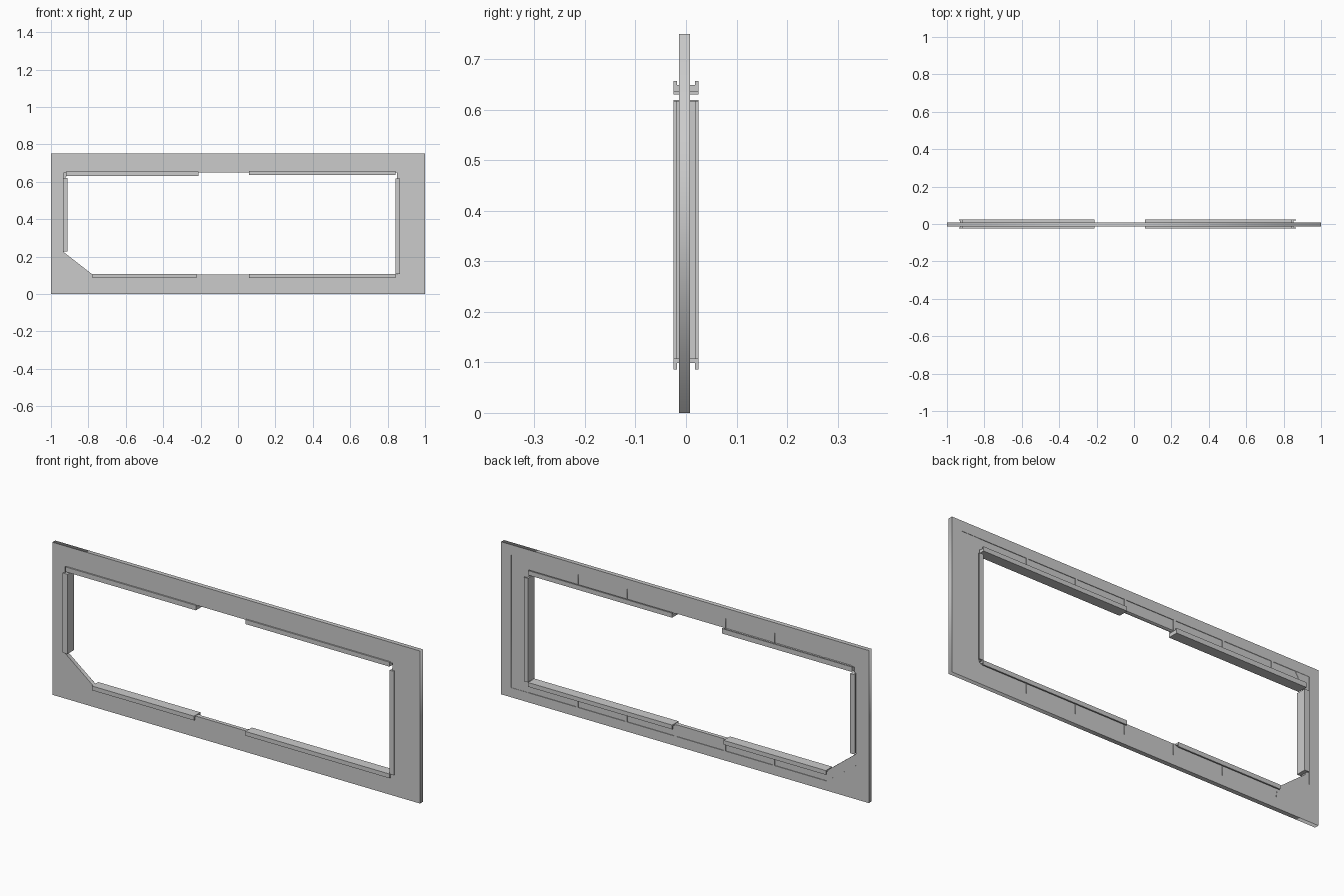
import bpy, bmesh, math
from mathutils import Vector

if "Cube" in bpy.data.objects:
    bpy.data.objects.remove(bpy.data.objects["Cube"])

FRONT, BACK, FLOOR = -0.014, 0.008, 0.005


def slab(name, loops, y0, y1):
    """Flat plate in the xz plane; later loops are holes."""
    cu = bpy.data.curves.new(name + "_outline", 'CURVE')
    cu.dimensions = '2D'
    cu.fill_mode = 'BOTH'
    cu.extrude = (y1 - y0) / 2
    for loop in loops:
        sp = cu.splines.new('POLY')
        sp.points.add(len(loop) - 1)
        for p, (x, z) in zip(sp.points, loop):
            p.co = (x, z, 0, 1)
        sp.use_cyclic_u = True
    tmp = bpy.data.objects.new(name + "_tmp", cu)
    bpy.context.collection.objects.link(tmp)
    bpy.context.view_layer.update()
    dg = bpy.context.evaluated_depsgraph_get()
    me = bpy.data.meshes.new_from_object(tmp.evaluated_get(dg))
    bpy.data.objects.remove(tmp)
    bm = bmesh.new()
    bm.from_mesh(me)
    bmesh.ops.remove_doubles(bm, verts=bm.verts, dist=1e-5)
    for v in bm.verts:
        v.co = (v.co.x, (y0 + y1) / 2 - v.co.z, v.co.y)
    bmesh.ops.recalc_face_normals(bm, faces=bm.faces)
    bm.to_mesh(me)
    bm.free()
    ob = bpy.data.objects.new(name, me)
    bpy.context.collection.objects.link(ob)
    return ob


def rect(x0, x1, z0, z1):
    return [(x0, z0), (x1, z0), (x1, z1), (x0, z1)]


def channel(name, a, b, out, web, depth):
    """U-shaped trim from a to b, its flanges pointing along out."""
    yo, yi = 0.025, 0.018
    prof = [(0, -yo), (depth, -yo), (depth, -yi), (web, -yi),
            (web, yi), (depth, yi), (depth, yo), (0, yo)]
    bm = bmesh.new()
    rings = [[bm.verts.new(Vector((x + out[0] * d, y, z + out[1] * d)))
              for d, y in prof] for x, z in (a, b)]
    for r in rings:
        bm.faces.new(r)
    for i in range(8):
        j = (i + 1) % 8
        bm.faces.new((rings[0][i], rings[0][j], rings[1][j], rings[1][i]))
    bmesh.ops.recalc_face_normals(bm, faces=bm.faces)
    me = bpy.data.meshes.new(name)
    bm.to_mesh(me)
    bm.free()
    ob = bpy.data.objects.new(name, me)
    bpy.context.collection.objects.link(ob)


# Frame plate with an opening clipped at one corner
opening = [(-0.778, 0.104), (0.85, 0.104), (0.85, 0.65), (-0.93, 0.65), (-0.93, 0.222)]
recess = [(-0.77, 0.047), (0.946, 0.047), (0.946, 0.70), (-0.95, 0.70), (-0.95, 0.18)]
frame = slab("frame_plate", [rect(-1, 1, 0, 0.75), opening], FRONT, BACK)

# Shallow recess in the back
cutter = slab("recess_cutter", [recess], FLOOR, BACK + 0.02)
mod = frame.modifiers.new("recess", 'BOOLEAN')
mod.operation = 'DIFFERENCE'
mod.solver = 'EXACT'
mod.object = cutter
bpy.context.view_layer.update()
dg = bpy.context.evaluated_depsgraph_get()
cut = bpy.data.meshes.new_from_object(frame.evaluated_get(dg))
frame.modifiers.clear()
frame.data = cut
bpy.data.objects.remove(cutter)

# Thin side panels lying in the recess
slab("right_back_panel", [rect(0.85, 0.946, 0.047, 0.70)], FLOOR, 0.0065)
slab("left_back_panel", [[(-0.95, 0.18), (-0.77, 0.047), (-0.778, 0.104), (-0.93, 0.222),
                          (-0.93, 0.61), (-0.875, 0.70), (-0.95, 0.70)]], FLOOR, 0.0065)

# Small ribs bridging the recess
for i in range(6):
    x = 0.588 - 0.2675 * i
    slab(f"top_rib_{i}", [rect(x - 0.006, x + 0.006, 0.65, 0.70)], FLOOR, BACK)
    if i < 5:
        slab(f"bottom_rib_{i}", [rect(x - 0.006, x + 0.006, 0.047, 0.104)], FLOOR, BACK)

# U-channel trims clipped over the edges of the opening
channel("top_left_trim", (-0.92, 0.630), (-0.212, 0.630), (0, 1), 0.018, 0.024)
channel("top_right_trim", (0.058, 0.635), (0.842, 0.635), (0, 1), 0.014, 0.022)
channel("bottom_left_trim", (-0.778, 0.107), (-0.222, 0.107), (0, -1), 0.008, 0.021)
channel("bottom_right_trim", (0.058, 0.107), (0.842, 0.107), (0, -1), 0.008, 0.021)
channel("left_trim", (-0.911, 0.228), (-0.911, 0.62), (-1, 0), 0.018, 0.025)
channel("right_trim", (0.843, 0.107), (0.843, 0.618), (1, 0), 0.009, 0.022)
